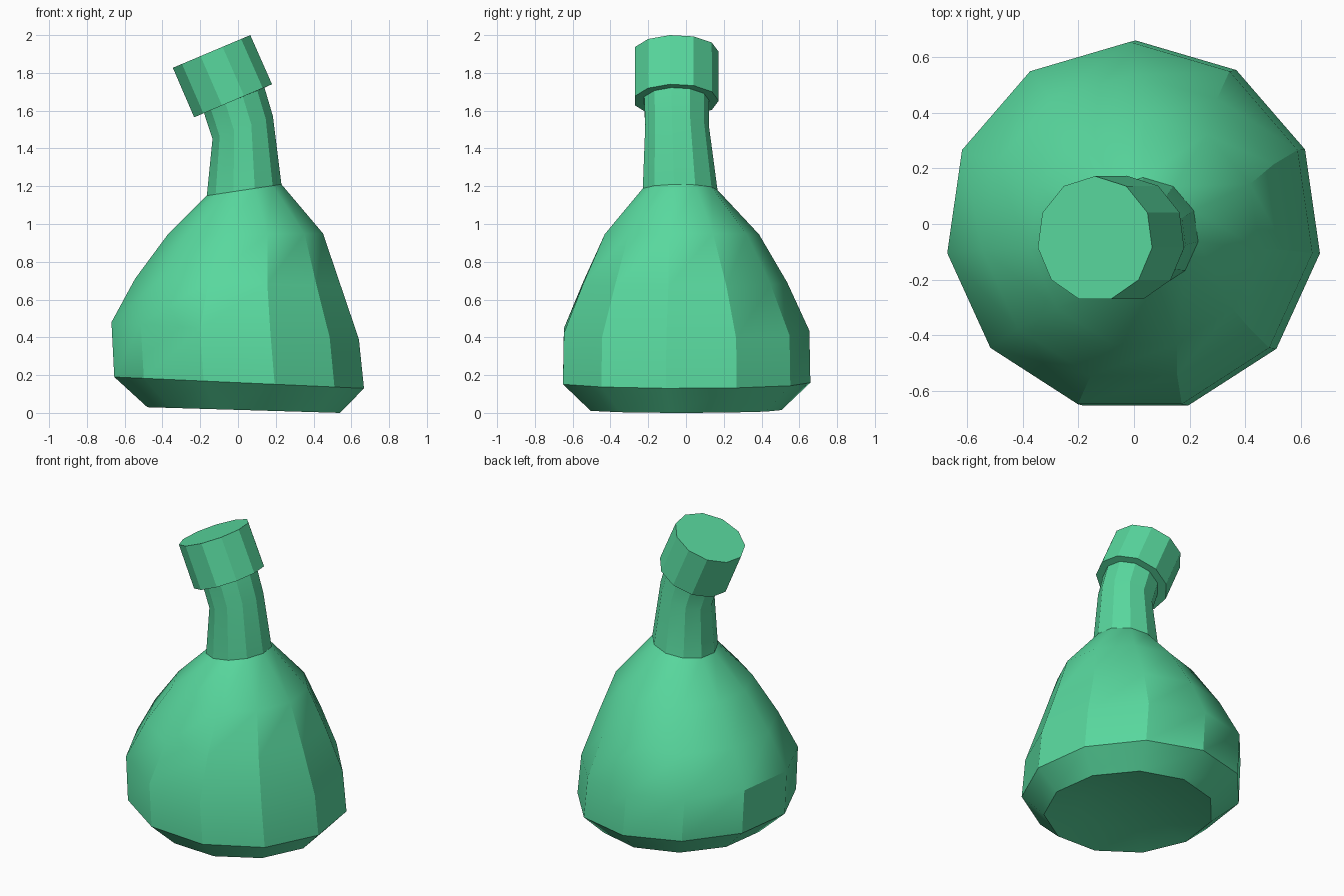
import bpy, bmesh, math

if "Cube" in bpy.data.objects:
    bpy.data.objects.remove(bpy.data.objects["Cube"])

SIDES = 11

mat = bpy.data.materials.new("green_glass")
mat.diffuse_color = (0.098, 0.686, 0.342, 1)
mat.use_nodes = True
mat.node_tree.nodes["Principled BSDF"].inputs["Base Color"].default_value = mat.diffuse_color


def loft(name, rings, dome=None, cap_top=False):
    """Skin tilted rings, each given as left x, left z, right x, right z, centre y."""
    bm = bmesh.new()
    loops = []
    for xl, zl, xr, zr, yc in rings:
        cx, cz = (xl + xr) / 2, (zl + zr) / 2
        k = 1 / math.cos(math.pi / (2 * SIDES))   # side points sit just inside the radius
        ux, uz = (xr - xl) / 2 * k, (zr - zl) / 2 * k
        r = math.hypot(ux, uz)
        loop = []
        for i in range(SIDES):
            a = math.pi / 2 + i * math.tau / SIDES
            c, s = math.cos(a), math.sin(a)
            loop.append(bm.verts.new((cx + ux * c, yc + r * s, cz + uz * c)))
        loops.append(loop)
    for lo, hi in zip(loops, loops[1:]):
        for i in range(SIDES):
            j = (i + 1) % SIDES
            bm.faces.new((lo[i], lo[j], hi[j], hi[i]))
    if dome:
        tip = bm.verts.new(dome)
        for i in range(SIDES):
            bm.faces.new((tip, loops[0][(i + 1) % SIDES], loops[0][i]))
    if cap_top:
        bm.faces.new(loops[-1])
    me = bpy.data.meshes.new(name)
    bm.to_mesh(me)
    bm.free()
    me.materials.append(mat)
    ob = bpy.data.objects.new(name, me)
    bpy.context.collection.objects.link(ob)
    bpy.ops.object.select_all(action='DESELECT')
    ob.select_set(True)
    bpy.context.view_layer.objects.active = ob
    bpy.ops.object.shade_smooth_by_angle(angle=math.radians(30))
    return ob


# Flask: recessed base, bulging body, bent neck
neck_top = (-0.18, 1.588, 0.14, 1.722, -0.053)
loft("flask", [
    (-0.27, 0.075, 0.33, 0.06, -0.01),
    (-0.48, 0.03, 0.54, 0.0, -0.01),
    (-0.655, 0.19, 0.667, 0.13, -0.01),
    (-0.67, 0.48, 0.64, 0.39, -0.01),
    (-0.545, 0.71, 0.545, 0.67, -0.015),
    (-0.375, 0.94, 0.45, 0.95, -0.03),
    (-0.165, 1.15, 0.23, 1.21, -0.035),
    (-0.135, 1.45, 0.185, 1.57, -0.05),
    neck_top,
], dome=(0.03, -0.01, 0.085))

# Stopper: collar underside, rim wall and flat top
loft("stopper", [
    neck_top,
    (-0.232, 1.565, 0.18, 1.74, -0.053),
    (-0.345, 1.827, 0.065, 2.0, -0.053),
], cap_top=True)
